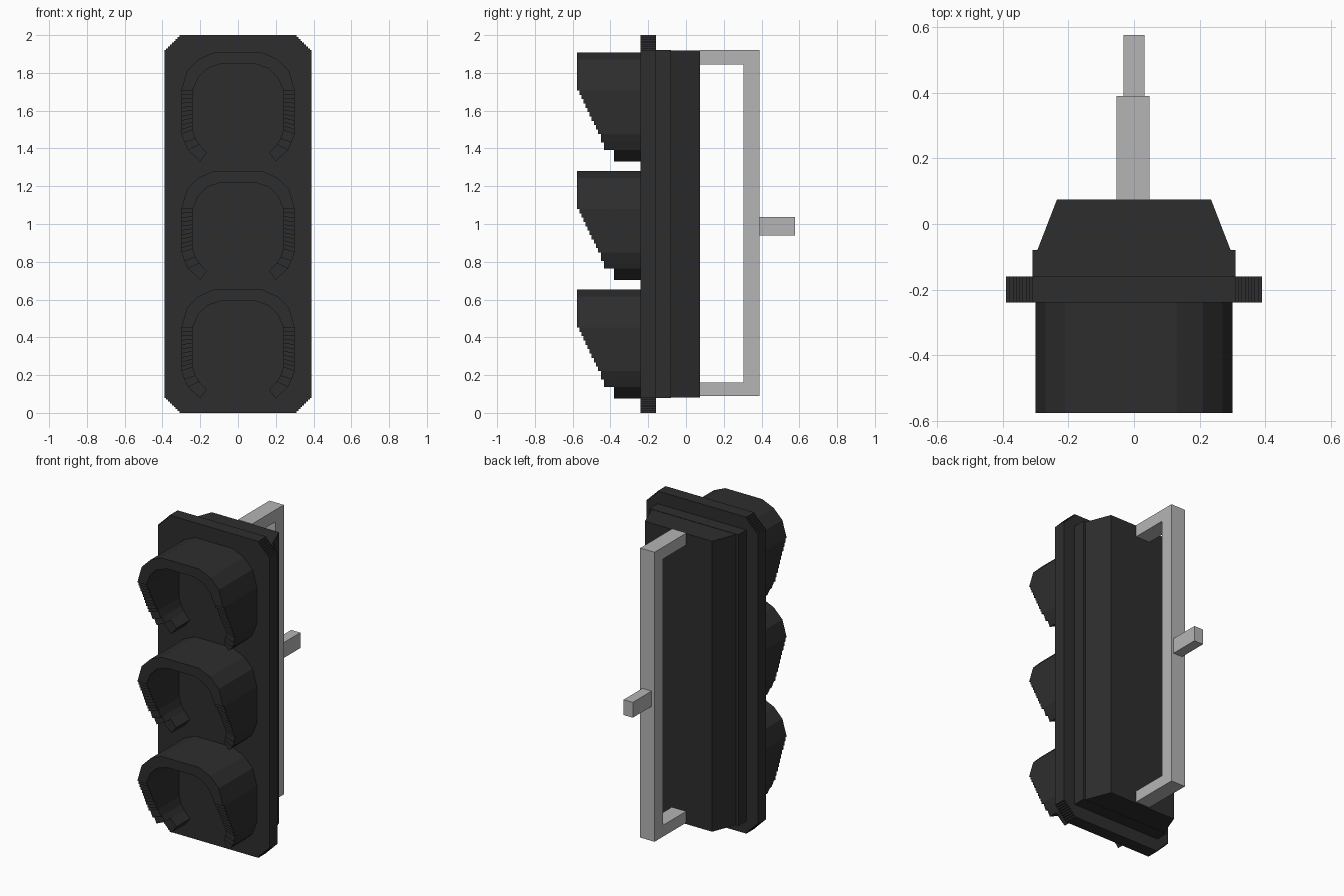
import bpy
import bmesh

cube = bpy.data.objects.get("Cube")
if cube:
    bpy.data.objects.remove(cube, do_unlink=True)


def material(name, rgb):
    m = bpy.data.materials.new(name)
    m.use_nodes = True
    m.diffuse_color = (*rgb, 1)
    bsdf = m.node_tree.nodes["Principled BSDF"]
    bsdf.inputs["Base Color"].default_value = (*rgb, 1)
    bsdf.inputs["Roughness"].default_value = 0.8
    return m


BLACK = material("matte black", (0.027, 0.027, 0.027))
GREY = material("light grey", (0.46, 0.46, 0.46))


def finish(name, bm, mat):
    bmesh.ops.recalc_face_normals(bm, faces=bm.faces)
    mesh = bpy.data.meshes.new(name)
    bm.to_mesh(mesh)
    bm.free()
    mesh.materials.append(mat)
    obj = bpy.data.objects.new(name, mesh)
    bpy.context.collection.objects.link(obj)
    return obj


def prism(name, points, axis, lo, hi, mat):
    """Extrude a 2D outline along one axis (0 = x, 1 = y, 2 = z)."""
    bm = bmesh.new()

    def place(p, d):
        co = list(p)
        co.insert(axis, d)
        return bm.verts.new(co)

    face = bm.faces.new([place(p, lo) for p in points])
    ext = bmesh.ops.extrude_face_region(bm, geom=[face])
    for v in ext["geom"]:
        if isinstance(v, bmesh.types.BMVert):
            v.co[axis] = hi
    return finish(name, bm, mat)


# Front plate with finely stepped corners
STEPS, W, CUT = 8, 0.39, 0.08
s = CUT / STEPS
corner = []
for i in range(STEPS):
    corner += [(W - i * s, 1 - CUT + i * s), (W - (i + 1) * s, 1 - CUT + i * s)]
corner.append((W - CUT, 1.0))
half = corner + [(-x, z) for x, z in reversed(corner)]
outline = half + [(-x, -z) for x, z in half]
prism("front_plate", [(x, z + 1) for x, z in outline], 1, -0.24, -0.16, BLACK)

# Housing behind the plate: straight rim, then tapered back
prism("housing_rim", [(-0.31, -0.16), (0.31, -0.16), (0.31, -0.08), (-0.31, -0.08)],
      2, 0.08, 1.92, BLACK)
prism("housing_back", [(-0.295, -0.08), (0.295, -0.08), (0.235, 0.075), (-0.235, 0.075)],
      2, 0.082, 1.918, BLACK)

# Mounting bracket and wall stub
prism("mounting_bracket",
      [(0.075, 0.09), (0.39, 0.09), (0.39, 1.92), (0.075, 1.92),
       (0.075, 1.845), (0.305, 1.845), (0.305, 0.162), (0.075, 0.162)],
      0, -0.053, 0.047, GREY)
prism("mounting_stub", [(0.39, 0.94), (0.577, 0.94), (0.577, 1.037), (0.39, 1.037)],
      0, -0.032, 0.032, GREY)

# Visor half profile: (outer x, outer z, inner x, inner z, front y of the next segment)
BASE, FRONT = -0.24, -0.577
side = [(0.13, 0.0, 0.095, -0.06, FRONT), (0.21, -0.035, 0.165, -0.085, FRONT),
        (0.27, -0.095, 0.21, -0.13, FRONT)]
N = 10
for i in range(N):
    t = i / N
    side.append((0.30, -0.2 - 0.23 * t, 0.24, -0.2 - 0.21 * t, -0.565 + 0.11 * t))
side += [(0.30, -0.43, 0.24, -0.41, -0.45), (0.283, -0.475, 0.225, -0.455, -0.435),
         (0.265, -0.515, 0.205, -0.487, -0.38), (0.20, -0.575, 0.165, -0.53, BASE)]

left = [(-ox, oz, -ix, iz) for ox, oz, ix, iz, _ in reversed(side)]
path = left + [p[:4] for p in side]
depths = [p[4] for p in side[:-1]]
depths = [BASE] + depths[::-1] + [FRONT] + depths + [BASE]


def visor(name, top):
    """Hood wall with stepped lower edges, open at the bottom."""
    bm = bmesh.new()

    def quad(*pts):
        bm.faces.new([bm.verts.new((x, y, z + top)) for x, y, z in pts])

    for i, (ox, oz, ix, iz) in enumerate(path):
        a, b = depths[i], depths[i + 1]
        if abs(a - b) > 1e-5:          # step between neighbouring segments
            pts = [(ox, a, oz), (ox, b, oz), (ix, b, iz), (ix, a, iz)]
            quad(*(pts if b < a else pts[::-1]))
        if i + 1 < len(path):
            px, pz, qx, qz = path[i + 1]
            quad((ox, BASE, oz), (px, BASE, pz), (px, b, pz), (ox, b, oz))
            quad((ox, b, oz), (px, b, pz), (qx, b, qz), (ix, b, iz))
            quad((ix, b, iz), (qx, b, qz), (qx, BASE, qz), (ix, BASE, iz))
    bmesh.ops.remove_doubles(bm, verts=bm.verts, dist=1e-5)
    return finish(name, bm, BLACK)


# Three lamps: lens plate inside a hood
for k, label in enumerate(("top", "middle", "bottom")):
    top = 1.907 - 0.6275 * k
    visor(label + "_visor", top)
    lens = [(ix, iz + top) for _, _, ix, iz in path]
    lens = [(-0.20, top - 0.573)] + lens + [(0.20, top - 0.573)]
    prism(label + "_lens", lens, 1, -0.244, -0.24, BLACK)
